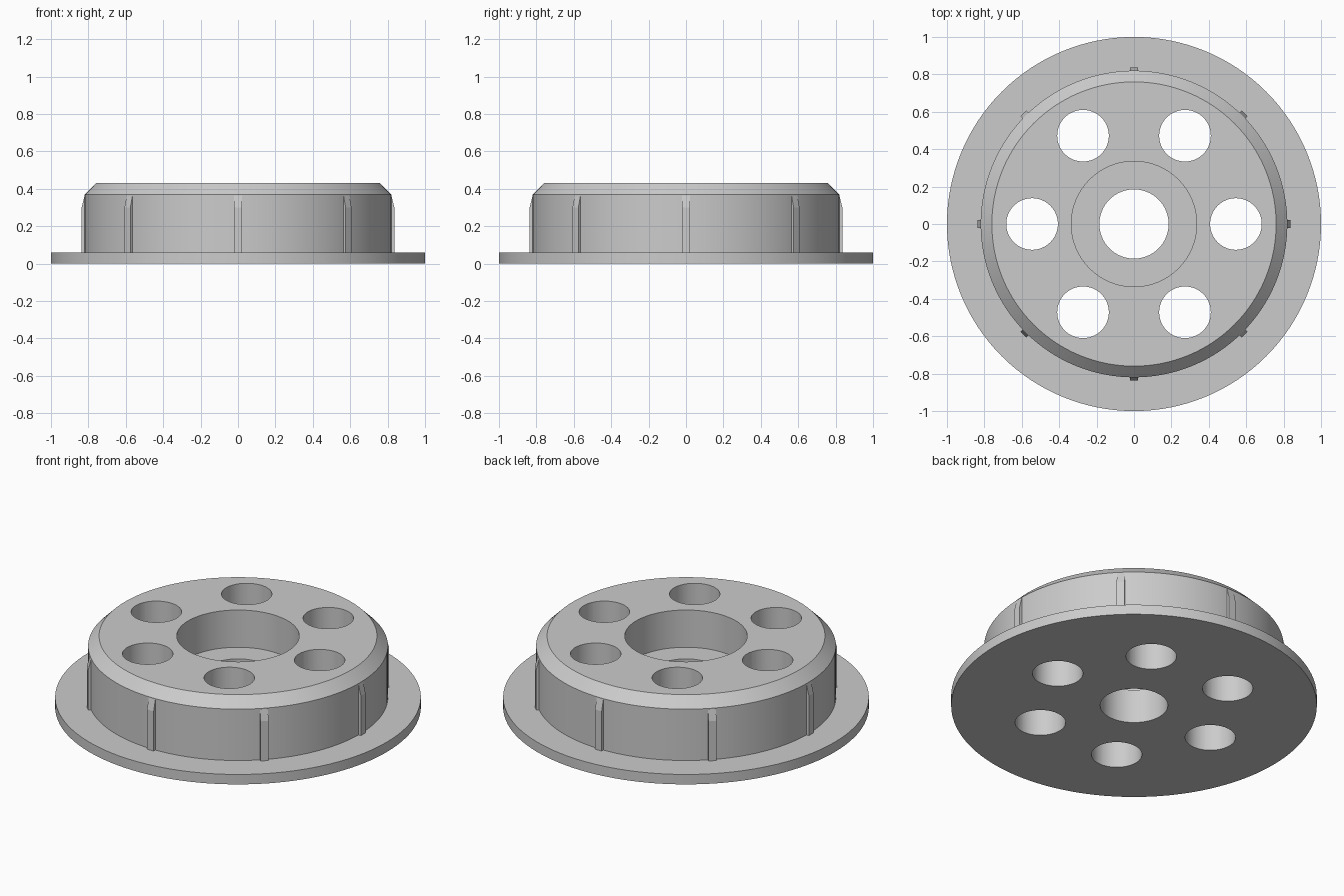
import bpy
import bmesh
from math import cos, sin, pi, radians
from mathutils import Matrix

if "Cube" in bpy.data.objects:
    bpy.data.objects.remove(bpy.data.objects["Cube"])

grey = bpy.data.materials.new("plain grey")
grey.use_nodes = True
COLOUR = (0.6, 0.6, 0.6, 1)
grey.diffuse_color = COLOUR
grey.node_tree.nodes["Principled BSDF"].inputs["Base Color"].default_value = COLOUR

FLANGE_TOP, BODY_R, EDGE_Z, TOP_Z = 0.06, 0.82, 0.37, 0.43


def add_object(name, bm):
    bmesh.ops.recalc_face_normals(bm, faces=bm.faces)
    mesh = bpy.data.meshes.new(name)
    bm.to_mesh(mesh)
    bm.free()
    mesh.materials.append(grey)
    obj = bpy.data.objects.new(name, mesh)
    bpy.context.collection.objects.link(obj)
    return obj


def lathe(name, profile, steps=128):
    """Revolve a closed radius/height outline about the z axis."""
    bm = bmesh.new()
    rings = [[bm.verts.new((r * cos(2 * pi * i / steps), r * sin(2 * pi * i / steps), z))
              for i in range(steps)] for r, z in profile]
    for a, b in zip(rings, rings[1:] + rings[:1]):
        for i in range(steps):
            j = (i + 1) % steps
            bm.faces.new((a[i], a[j], b[j], b[i]))
    return add_object(name, bm)


# Flanged hub with chamfered rim, counterbore and central through hole
hub = lathe("flanged_hub", [
    (0.185, 0), (1, 0), (1, FLANGE_TOP), (BODY_R, FLANGE_TOP), (BODY_R, EDGE_Z),
    (0.76, TOP_Z), (0.335, TOP_Z), (0.335, 0.205), (0.185, 0.205)])

# Ring of six through holes
bm = bmesh.new()
for k in range(6):
    a = k * pi / 3
    bmesh.ops.create_cone(bm, cap_ends=True, segments=64, radius1=0.138, radius2=0.138, depth=1,
                          matrix=Matrix.Translation((0.545 * cos(a), 0.545 * sin(a), 0.2)))
cutter = add_object("hole_cutter", bm)
cutter.hide_render = True
cut = hub.modifiers.new("holes", 'BOOLEAN')
cut.operation = 'DIFFERENCE'
cut.solver = 'EXACT'
cut.object = cutter
bpy.ops.object.select_all(action='DESELECT')
bpy.context.view_layer.objects.active = hub
hub.select_set(True)
bpy.ops.object.modifier_apply(modifier=cut.name)
bpy.data.objects.remove(cutter)
bpy.ops.object.shade_smooth_by_angle(angle=radians(30))

# Eight grip ribs, each tapering into the body at its top
bm = bmesh.new()
outline = [(0.8, FLANGE_TOP), (0.836, FLANGE_TOP), (0.836, 0.3), (BODY_R, 0.365), (0.8, 0.365)]
for k in range(8):
    turn = Matrix.Rotation(k * pi / 4, 3, 'Z')
    sides = [[bm.verts.new(turn @ Matrix.Translation((r, y, z)).translation) for r, z in outline]
             for y in (-0.022, 0.022)]
    for side in sides:
        bm.faces.new(side)
    n = len(outline)
    for i in range(n):
        j = (i + 1) % n
        bm.faces.new((sides[0][i], sides[0][j], sides[1][j], sides[1][i]))
add_object("grip_ribs", bm)
